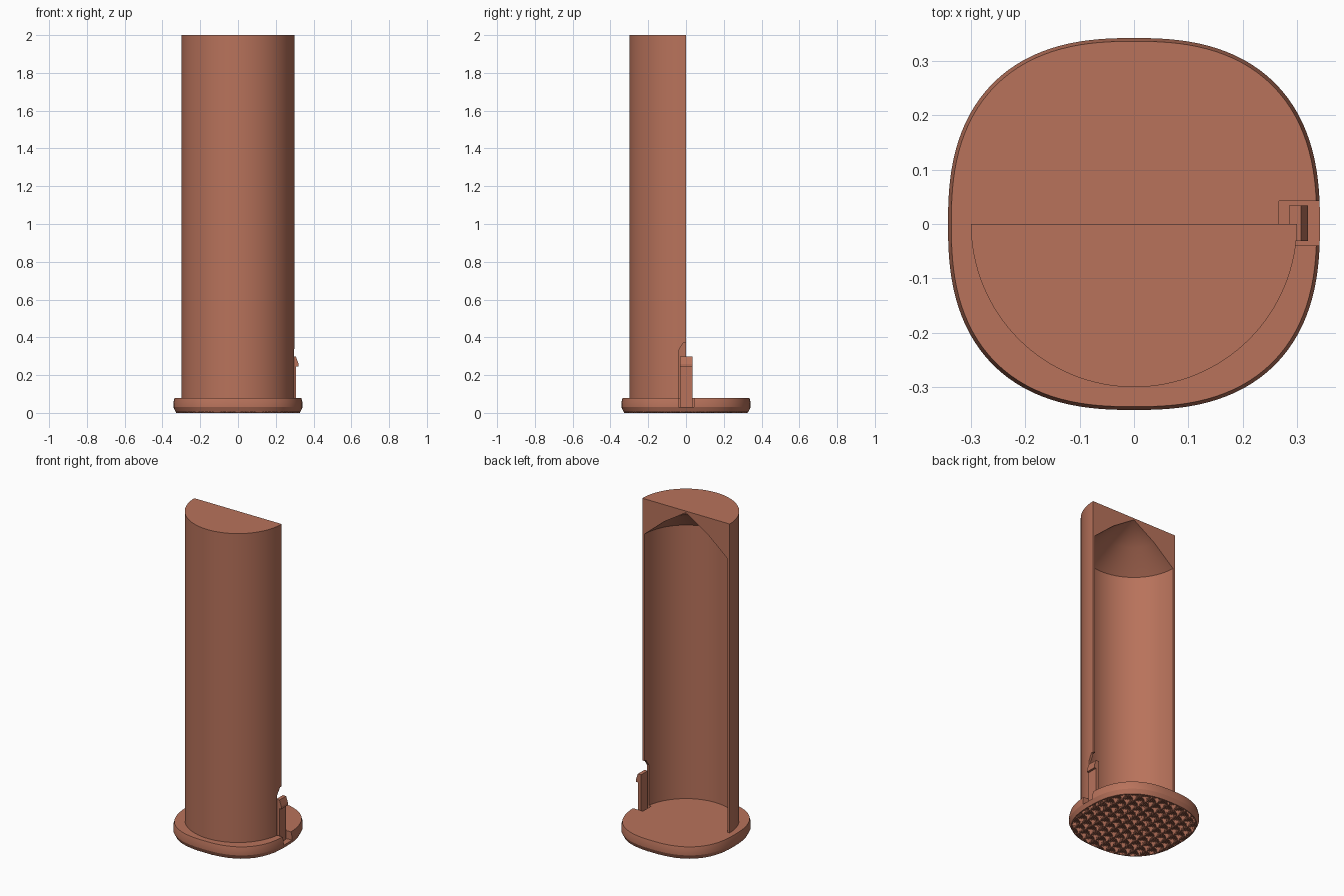
import bpy, bmesh, math

cube = bpy.data.objects.get("Cube")
if cube:
    bpy.data.objects.remove(cube, do_unlink=True)

clay = bpy.data.materials.new("terracotta")
clay.use_nodes = True
clay.diffuse_color = (0.48, 0.17, 0.105, 1)
clay.node_tree.nodes["Principled BSDF"].inputs["Base Color"].default_value = clay.diffuse_color


def finish(bm, name):
    bmesh.ops.remove_doubles(bm, verts=bm.verts[:], dist=1e-5)
    bmesh.ops.recalc_face_normals(bm, faces=bm.faces[:])
    mesh = bpy.data.meshes.new(name)
    bm.to_mesh(mesh)
    bm.free()
    mesh.materials.append(clay)
    obj = bpy.data.objects.new(name, mesh)
    bpy.context.collection.objects.link(obj)
    return obj


def prism(name, points, axis, lo, hi):
    """Extrude a 2D outline along the x or y axis from lo to hi."""
    bm = bmesh.new()
    place = (lambda p: (lo, *p)) if axis == "x" else (lambda p: (p[0], lo, p[1]))
    face = bm.faces.new([bm.verts.new(place(p)) for p in points])
    grown = bmesh.ops.extrude_face_region(bm, geom=[face])["geom"]
    step = (hi - lo, 0, 0) if axis == "x" else (0, hi - lo, 0)
    bmesh.ops.translate(bm, vec=step, verts=[v for v in grown if isinstance(v, bmesh.types.BMVert)])
    return finish(bm, name)


def select(obj):
    bpy.ops.object.select_all(action="DESELECT")
    obj.select_set(True)
    bpy.context.view_layer.objects.active = obj


def cut(obj, cutter):
    select(obj)
    mod = obj.modifiers.new("cut", "BOOLEAN")
    mod.operation, mod.solver, mod.object = "DIFFERENCE", "EXACT", cutter
    bpy.ops.object.modifier_apply(modifier=mod.name)
    bpy.data.objects.remove(cutter, do_unlink=True)


def smooth(obj, degrees=25):
    select(obj)
    bpy.ops.object.shade_smooth_by_angle(angle=math.radians(degrees))


# Rounded-square base plate
POWER, HALF, RELIEF = 2.5, 0.342, 0.004


def squircle(angle, half):
    c, s = math.cos(angle), math.sin(angle)
    r = half / (abs(c) ** POWER + abs(s) ** POWER) ** (1 / POWER)
    return r * c, r * s


bm = bmesh.new()
N = 128
loops = []
for z, inset in ((RELIEF, 0.012), (0.03, 0), (0.055, 0), (0.08, 0.006)):
    loops.append([bm.verts.new((*squircle(math.tau * i / N, HALF - inset), z)) for i in range(N)])
for a, b in zip(loops, loops[1:]):
    for i in range(N):
        j = (i + 1) % N
        bm.faces.new((a[i], a[j], b[j], b[i]))
bm.faces.new(loops[0])
bm.faces.new(loops[-1])
base = finish(bm, "base_plate")
cut(base, prism("base_pocket", [(-0.04, 0.03), (0.042, 0.03), (0.042, 0.2), (-0.04, 0.2)], "x", 0.267, 0.5))
smooth(base, 15)

# Half tube with a conical hollow under its closed top
profile = [(0, 1.99), (0.15, 1.895), (0.286, 1.78), (0.286, 0.06), (0.3, 0.06), (0.3, 2), (0, 2)]
bm = bmesh.new()
STEPS = 64
rows = []
for i in range(STEPS + 1):
    a = math.pi + math.pi * i / STEPS
    rows.append([bm.verts.new((r * math.cos(a), r * math.sin(a), z)) for r, z in profile])
for a, b in zip(rows, rows[1:]):
    for k in range(len(profile) - 1):
        ring = [a[k], b[k], b[k + 1], a[k + 1]]
        if profile[k][0] == 0:
            ring.remove(b[k])
        elif profile[k + 1][0] == 0:
            ring.remove(b[k + 1])
        bm.faces.new(ring)
bm.faces.new(rows[0])
bm.faces.new(rows[-1])
tube = finish(bm, "half_tube")
notch = [(-0.04, 0), (0.05, 0), (0.05, 0.37), (-0.015, 0.37), (-0.04, 0.33)]
cut(tube, prism("tube_notch", notch, "x", 0.2, 0.4))
smooth(tube)

# Snap clip with a hooked tip
hook = [(0.285, 0.02), (0.307, 0.02), (0.307, 0.245), (0.32, 0.245),
        (0.32, 0.26), (0.307, 0.298), (0.285, 0.298)]
prism("snap_clip", hook, "y", -0.031, 0.034)

# Overlapping scale ridges under the base
bm = bmesh.new()
R, SEG, W = 0.06, 32, 0.003


def visible(x, y, cx, cy):
    inside = (abs(x) ** POWER + abs(y) ** POWER) < (HALF - 0.018) ** POWER
    covers = ((cx - R, cy - R / 2), (cx + R, cy - R / 2), (cx, cy - R))
    return inside and all(math.hypot(x - u, y - v) > R for u, v in covers)


for row in range(-12, 14):
    for col in range(-4, 5):
        cx, cy = (2 * col + row % 2) * R, row * R / 2
        for k in range(1, 7):
            r = R * k / 6
            for i in range(SEG):
                a, b = math.tau * i / SEG, math.tau * (i + 1) / SEG
                m = (a + b) / 2
                if not visible(cx + r * math.cos(m), cy + r * math.sin(m), cx, cy):
                    continue
                ends = [[bm.verts.new((cx + q * math.cos(t), cy + q * math.sin(t), z))
                         for q, z in ((r - W, RELIEF), (r, 0), (r + W, RELIEF))] for t in (a, b)]
                for s in (0, 1):
                    bm.faces.new((ends[0][s], ends[0][s + 1], ends[1][s + 1], ends[1][s]))
for f in bm.faces:
    f.normal_update()
    if f.normal.z > 0:
        f.normal_flip()
mesh = bpy.data.meshes.new("tread_ridges")
bm.to_mesh(mesh)
bm.free()
mesh.materials.append(clay)
bpy.context.collection.objects.link(bpy.data.objects.new("tread_ridges", mesh))
